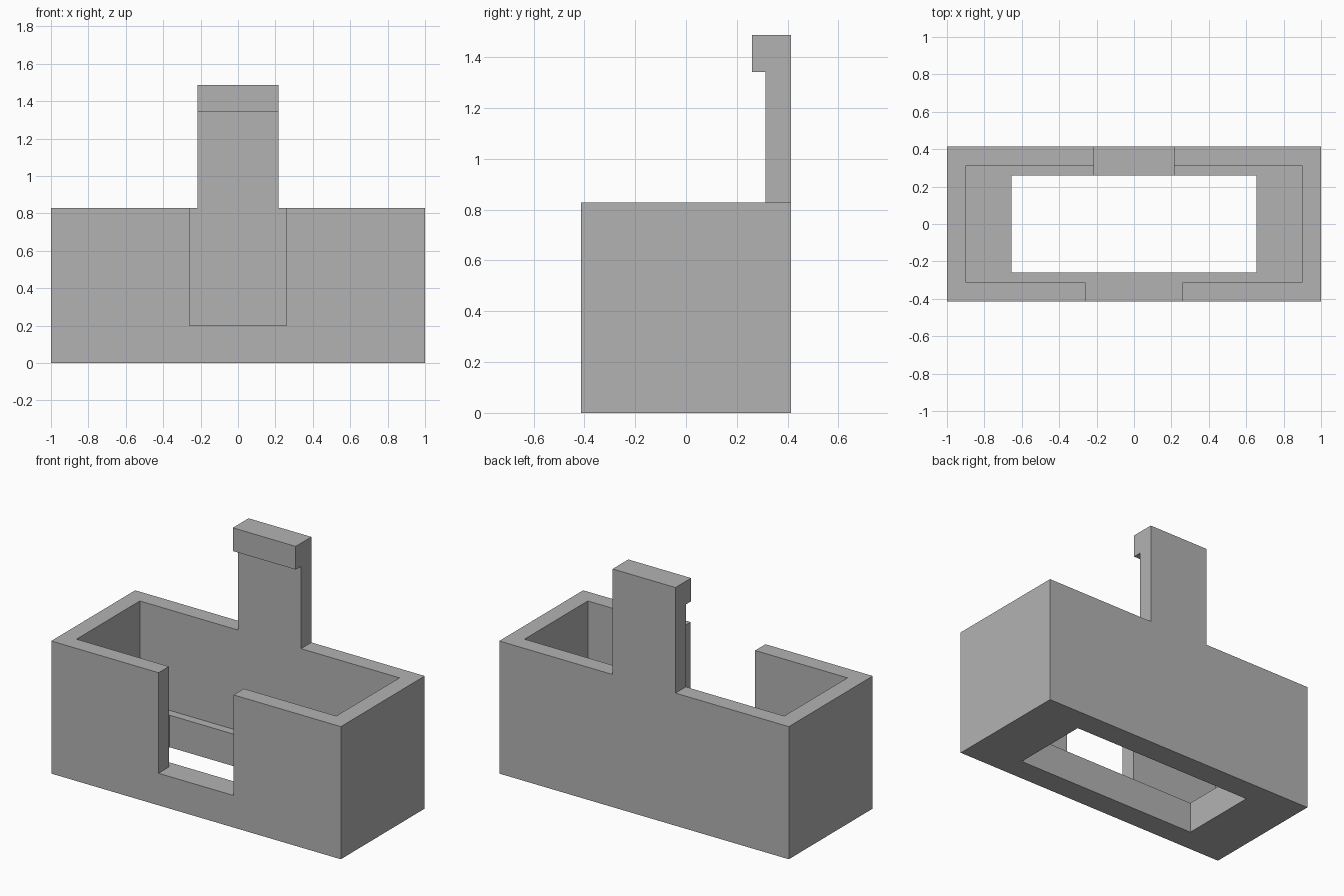
import bpy
import bmesh
from mathutils import Vector

cube = bpy.data.objects.get("Cube")
if cube:
    bpy.data.objects.remove(cube, do_unlink=True)

grey = bpy.data.materials.new("plain grey")
grey.use_nodes = True
grey.diffuse_color = (0.45, 0.45, 0.45, 1)
grey.node_tree.nodes["Principled BSDF"].inputs["Base Color"].default_value = grey.diffuse_color


def prism(name, points, direction):
    """Extrude a flat outline into a solid."""
    bm = bmesh.new()
    face = bm.faces.new([bm.verts.new(p) for p in points])
    result = bmesh.ops.extrude_face_region(bm, geom=[face], use_keep_orig=True)
    moved = [v for v in result["geom"] if isinstance(v, bmesh.types.BMVert)]
    bmesh.ops.translate(bm, verts=moved, vec=Vector(direction))
    bmesh.ops.recalc_face_normals(bm, faces=bm.faces)
    mesh = bpy.data.meshes.new(name)
    bm.to_mesh(mesh)
    bm.free()
    mesh.materials.append(grey)
    obj = bpy.data.objects.new(name, mesh)
    bpy.context.collection.objects.link(obj)
    return obj


def block(name, x, y, z0, z1):
    outline = [(-x, -y, z0), (x, -y, z0), (x, y, z0), (-x, y, z0)]
    return prism(name, outline, (0, 0, z1 - z0))


def cut(target, cutter):
    cutter.hide_render = True
    mod = target.modifiers.new("cut", "BOOLEAN")
    mod.operation = "DIFFERENCE"
    mod.solver = "EXACT"
    mod.object = cutter
    bpy.context.view_layer.objects.active = target
    bpy.ops.object.modifier_apply(modifier=mod.name)
    bpy.data.objects.remove(cutter, do_unlink=True)


depth, rim, floor = 0.414, 0.828, 0.2
inner_x, inner_y, notch_x = 0.897, 0.312, 0.259

# Open box
box = block("box", 1.0, depth, 0, rim)

# Cavity and front notch share one T-shaped outline
right_half = [(notch_x, -0.6), (notch_x, -inner_y), (inner_x, -inner_y), (inner_x, inner_y)]
outline = right_half + [(-x, y) for x, y in reversed(right_half)]
cut(box, prism("cavity_cutter", [(x, y, floor) for x, y in outline], (0, 0, 1)))

# Rectangular opening in the floor
cut(box, block("floor_opening_cutter", 0.655, 0.259, -0.1, 0.5))

# Upright clip with a forward lip
clip_x, top, lip_z = 0.217, 1.487, 1.342
profile = [(depth, rim), (depth, top), (0.259, top),
           (0.259, lip_z), (inner_y, lip_z), (inner_y, rim)]
prism("clip", [(-clip_x, y, z) for y, z in profile], (2 * clip_x, 0, 0))
